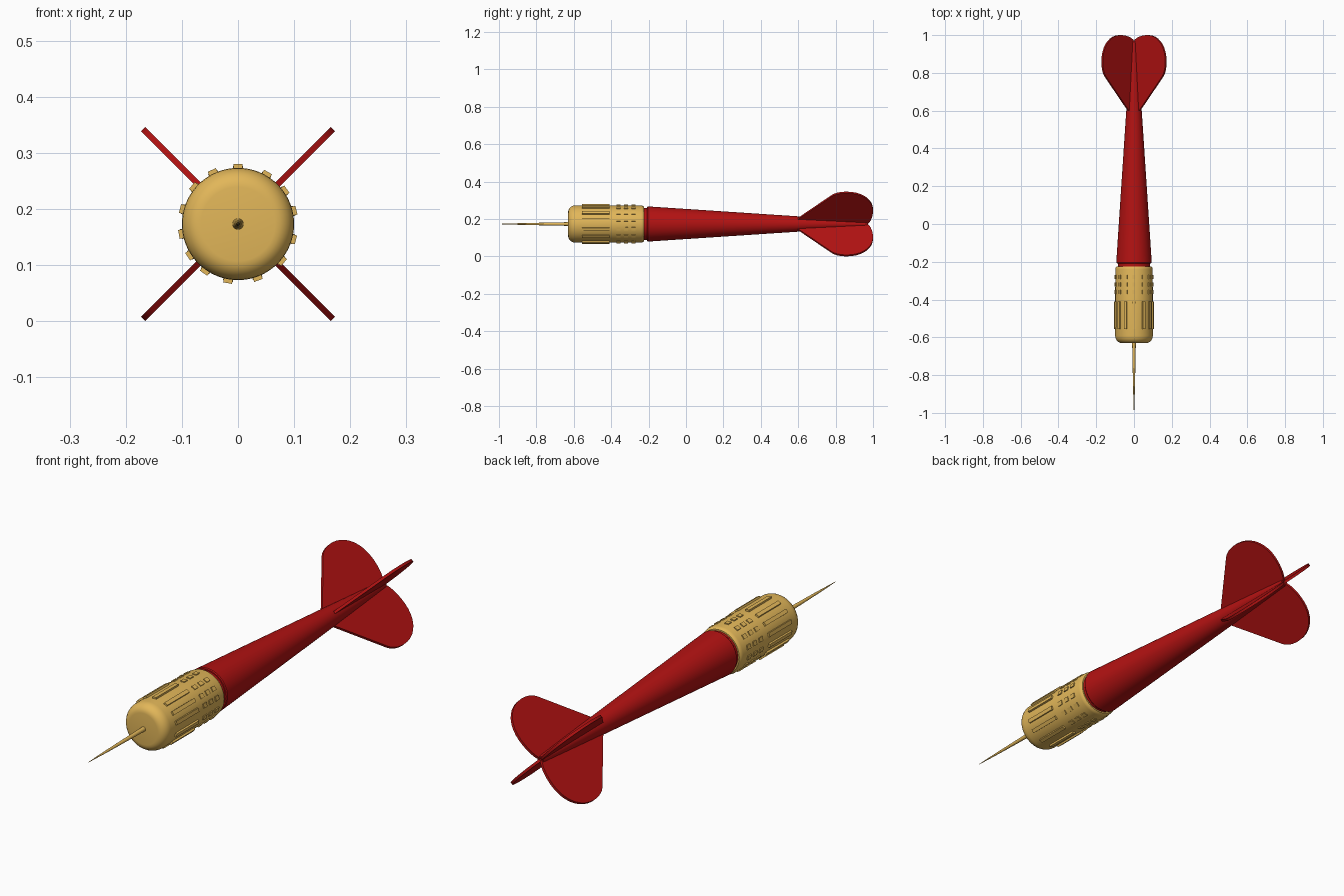
import bpy, bmesh, math
from mathutils import Vector, Matrix
from mathutils.geometry import interpolate_bezier

if "Cube" in bpy.data.objects:
    bpy.data.objects.remove(bpy.data.objects["Cube"])

AXIS_Z = 0.173


def material(name, color):
    m = bpy.data.materials.new(name)
    m.diffuse_color = (*color, 1)
    m.use_nodes = True
    m.node_tree.nodes["Principled BSDF"].inputs["Base Color"].default_value = m.diffuse_color
    return m


GOLD = material("gold", (0.76, 0.47, 0.10))
RED = material("red", (0.45, 0.006, 0.006))


def finish(bm, name, mat, smooth=False):
    bmesh.ops.remove_doubles(bm, verts=bm.verts, dist=1e-5)
    bmesh.ops.recalc_face_normals(bm, faces=bm.faces)
    me = bpy.data.meshes.new(name)
    bm.to_mesh(me)
    bm.free()
    me.materials.append(mat)
    ob = bpy.data.objects.new(name, me)
    ob.location.z = AXIS_Z
    bpy.context.collection.objects.link(ob)
    if smooth:
        bpy.ops.object.select_all(action='DESELECT')
        ob.select_set(True)
        bpy.context.view_layer.objects.active = ob
        bpy.ops.object.shade_smooth_by_angle(angle=math.radians(35))
    return ob


def lathe(name, profile, mat, sides=64):
    """Spin a (y, radius) profile around the y axis."""
    bm = bmesh.new()
    vs = [bm.verts.new((r, y, 0)) for y, r in profile]
    es = [bm.edges.new(p) for p in zip(vs, vs[1:])]
    bmesh.ops.spin(bm, geom=vs + es, cent=(0, 0, 0), axis=(0, 1, 0),
                   angle=2 * math.pi, steps=sides)
    return finish(bm, name, mat, True)


def studs(name, angles, rows, width, length, r_in, r_out):
    """Small blocks set around the barrel."""
    bm = bmesh.new()
    for a in angles:
        for y in rows:
            m = (Matrix.Rotation(-math.radians(a), 4, 'Y')
                 @ Matrix.Translation(((r_in + r_out) / 2, y, 0))
                 @ Matrix.Diagonal((r_out - r_in, length, width, 1)))
            bmesh.ops.create_cube(bm, size=1, matrix=m)
    return finish(bm, name, mat=GOLD)


# Needle point
lathe("needle", [(-1.0, 0), (-0.995, 0.001), (-0.87, 0.005), (-0.62, 0.010), (-0.60, 0.010), (-0.60, 0)],
      GOLD, 24)

# Barrel with rounded nose
nose = [(-0.59 - 0.04 * math.cos(t), 0.066 + 0.034 * math.sin(t))
        for t in (math.radians(d) for d in range(0, 91, 15))]
lathe("barrel", [(-0.63, 0)] + nose +
      [(-0.24, 0.099), (-0.23, 0.097), (-0.224, 0.092), (-0.224, 0)], GOLD)

# Grip ribs and dots, spaced slightly unevenly
ANGLES = [90, 60, 35.5, 13.3, -15.3, -40, -70, -100, -125, -147, -170, 165, 140, 116]
studs("grip_ribs", ANGLES, [-0.483], 0.016, 0.148, 0.09, 0.107)
studs("grip_dots", ANGLES, [-0.36, -0.32, -0.28], 0.018, 0.022, 0.09, 0.103)

# Collar and tapered shaft
lathe("collar", [(-0.23, 0), (-0.23, 0.086), (-0.20, 0.086), (-0.20, 0)], RED)
lathe("shaft", [(-0.208, 0), (-0.208, 0.091), (-0.204, 0.094), (0.60, 0.041),
                (0.97, 0.015), (0.97, 0)], RED)

# Four rounded flight fins on the diagonals
outline = [(0.60, 0), (0.60, 0.03)]
handles = [((0.78, 0.152), (0.80, 0.164), (0.83, 0.169), (0.86, 0.169)),
           ((0.86, 0.169), (0.94, 0.169), (1.0, 0.13), (1.0, 0.075)),
           ((1.0, 0.075), (1.0, 0.04), (0.985, 0.01), (0.965, 0))]
for h in handles:
    pts = interpolate_bezier(*[Vector((y, o, 0)) for y, o in h], 10)
    outline += [(p.x, p.y) for p in pts[:-1]]
outline.append((0.965, 0))
T = 0.011
for i in range(4):
    bm = bmesh.new()
    vs = [bm.verts.new((o * math.sqrt(2), y, -T / 2)) for y, o in outline]
    face = bm.faces.new(vs)
    ext = bmesh.ops.extrude_face_region(bm, geom=[face])
    top = [v for v in ext["geom"] if isinstance(v, bmesh.types.BMVert)]
    bmesh.ops.translate(bm, verts=top, vec=(0, 0, T))
    bmesh.ops.rotate(bm, verts=bm.verts, cent=(0, 0, 0),
                     matrix=Matrix.Rotation(math.radians(45 + 90 * i), 3, 'Y'))
    finish(bm, f"fin_{i + 1}", RED, True)
